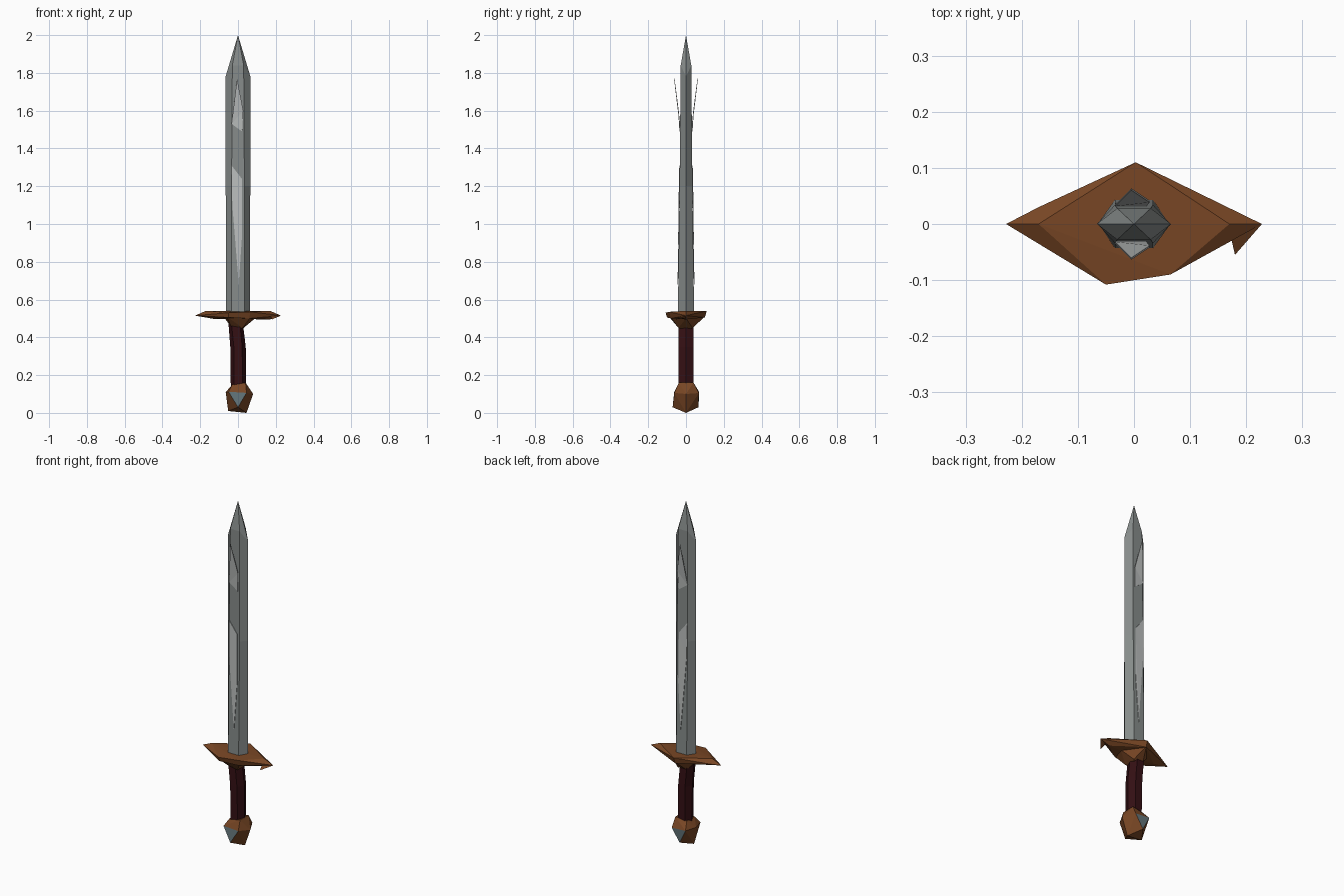
import bpy
import bmesh
from mathutils import Vector

cube = bpy.data.objects.get("Cube")
if cube:
    bpy.data.objects.remove(cube, do_unlink=True)


def material(name, rgb):
    mat = bpy.data.materials.new(name)
    mat.use_nodes = True
    mat.diffuse_color = (*rgb, 1)
    mat.node_tree.nodes["Principled BSDF"].inputs["Base Color"].default_value = (*rgb, 1)
    return mat


STEEL = material("steel", (0.24, 0.26, 0.255))
SHINE = material("bright steel", (0.50, 0.52, 0.515))
BRONZE = material("bronze", (0.19, 0.062, 0.018))
LEATHER = material("dark red leather", (0.035, 0.005, 0.007))
GEM = material("blue grey gem", (0.12, 0.17, 0.185))


def finish(name, bm, *mats):
    bmesh.ops.recalc_face_normals(bm, faces=bm.faces)
    mesh = bpy.data.meshes.new(name)
    bm.to_mesh(mesh)
    bm.free()
    for mat in mats:
        mesh.materials.append(mat)
    obj = bpy.data.objects.new(name, mesh)
    bpy.context.collection.objects.link(obj)
    return obj


def hull(name, points, *mats):
    bm = bmesh.new()
    for p in points:
        bm.verts.new(p)
    res = bmesh.ops.convex_hull(bm, input=bm.verts)
    loose = [v for v in bm.verts if not v.link_faces]
    bmesh.ops.delete(bm, geom=loose, context="VERTS")
    return finish(name, bm, *mats)


def loft(name, rings, mat, tip=None):
    bm = bmesh.new()
    loops = [[bm.verts.new(p) for p in ring] for ring in rings]
    n = len(loops[0])
    for low, high in zip(loops, loops[1:]):
        for i in range(n):
            j = (i + 1) % n
            bm.faces.new((low[i], low[j], high[j], high[i]))
    bm.faces.new(loops[0])
    if tip:
        apex = bm.verts.new(tip)
        for i in range(n):
            bm.faces.new((loops[-1][i], loops[-1][(i + 1) % n], apex))
    else:
        bm.faces.new(loops[-1])
    return finish(name, bm, mat)


def hexagon(cx, half_x, flat_x, half_y, z_edge, z_flat):
    return [(cx + half_x, 0, z_edge), (cx + flat_x, half_y, z_flat),
            (cx - flat_x, half_y, z_flat), (cx - half_x, 0, z_edge),
            (cx - flat_x, -half_y, z_flat), (cx + flat_x, -half_y, z_flat)]


# Blade: six-sided bar that thins towards a pointed tip
loft("blade", [hexagon(0, 0.063, 0.034, 0.043, 0.52, 0.52),
               hexagon(0, 0.065, 0.034, 0.034, 1.2, 1.2),
               hexagon(0, 0.066, 0.03, 0.028, 1.78, 1.84)], STEEL, tip=(0, 0, 2))


# Bright slivers on both flats; the upper ones peel away from the blade
def sliver(name, points, side):
    bm = bmesh.new()
    bm.faces.new([bm.verts.new((x, side * y, z)) for x, y, z in points])
    bmesh.ops.triangulate(bm, faces=bm.faces)
    obj = finish(name, bm, SHINE)
    solid = obj.modifiers.new("thickness", "SOLIDIFY")
    solid.thickness = 0.003
    solid.offset = 0


for label, side in (("front", -1), ("back", 1)):
    sliver(label + "_upper_sliver", [(-0.005, 0.062, 1.77), (-0.034, 0.033, 1.53),
                                     (0.022, 0.033, 1.49), (0.028, 0.04, 1.6)], side)
    sliver(label + "_lower_sliver", [(-0.034, 0.035, 1.31), (-0.03, 0.037, 1.1),
                                     (0.004, 0.043, 0.68), (0.022, 0.039, 0.95),
                                     (0.02, 0.036, 1.24)], side)

# Guard: thin uneven rhombus with a tapered collar beneath and a hooked corner
hull("guard", [(-0.228, 0, 0.515), (-0.17, 0, 0.54), (-0.17, 0.03, 0.52),
               (-0.045, 0.08, 0.535), (0.003, 0.11, 0.54), (0.17, 0, 0.54),
               (0.228, 0, 0.515), (0.065, -0.09, 0.535), (-0.05, -0.108, 0.53),
               (-0.05, -0.1, 0.505), (0.06, -0.08, 0.5), (0, 0.1, 0.505),
               (-0.13, 0, 0.498), (0.17, 0, 0.495)], BRONZE)
hull("guard_collar", [(-0.06, -0.09, 0.51), (0.065, -0.08, 0.505), (0, 0.1, 0.51),
                      (0.09, 0, 0.5), (-0.07, 0.02, 0.5), (-0.035, -0.035, 0.455),
                      (0.025, -0.04, 0.45), (0.03, 0.035, 0.45),
                      (-0.03, 0.035, 0.45), (0, 0, 0.435)], BRONZE)
hull("guard_hook", [(0.17, -0.012, 0.52), (0.228, 0, 0.515),
                    (0.18, -0.055, 0.495), (0.19, -0.005, 0.5)], BRONZE)

# Grip: six-sided and slightly bent
loft("grip", [hexagon(0.002, 0.04, 0.022, 0.038, 0.13, 0.13),
              hexagon(0.0, 0.041, 0.022, 0.041, 0.35, 0.35),
              hexagon(-0.013, 0.038, 0.022, 0.041, 0.48, 0.48)], LEATHER)

# Pommel: faceted lump with a gem face at the front and the back
pommel = hull("pommel", [(-0.05, -0.062, 0.112), (0.045, -0.062, 0.106), (0, -0.071, 0.03),
                         (-0.045, 0.07, 0.11), (0.045, 0.068, 0.105), (-0.005, 0.066, 0.03),
                         (0.08, 0, 0.1), (-0.065, 0, 0.11), (-0.052, 0, 0.01),
                         (0.045, 0, 0), (0.04, -0.038, 0.16), (-0.03, -0.036, 0.15),
                         (-0.03, 0.036, 0.15), (0.04, 0.04, 0.16)], BRONZE, GEM)
for face in pommel.data.polygons:
    face.material_index = int(abs(face.normal.dot(Vector((0, 1, 0)))) > 0.95)
